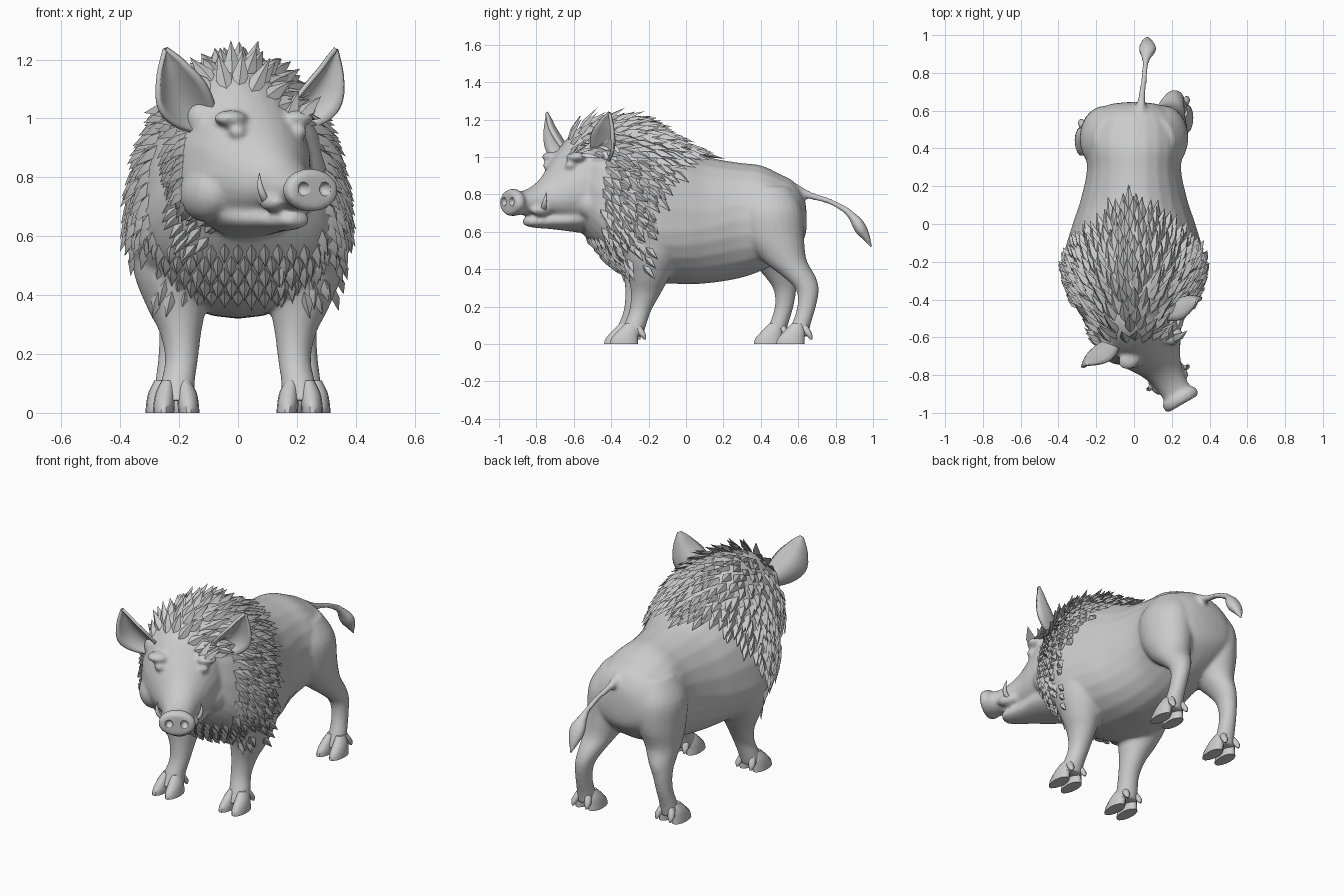
import bpy, bmesh, math, random
from mathutils import Vector, Matrix
from mathutils.bvhtree import BVHTree

if "Cube" in bpy.data.objects:
    bpy.data.objects.remove(bpy.data.objects["Cube"])

random.seed(4)
X, Y, Z = Vector((1, 0, 0)), Vector((0, 1, 0)), Vector((0, 0, 1))
grey = bpy.data.materials.new("hide_grey")
grey.diffuse_color = (0.6, 0.6, 0.6, 1)
grey.use_nodes = True
grey.node_tree.nodes["Principled BSDF"].inputs["Base Color"].default_value = grey.diffuse_color
HEAD = Matrix.Translation((-0.03, -0.45, 0)) @ Matrix.Rotation(math.radians(30), 4, 'Z')
ID = Matrix.Identity(4)


def finish(bm, name, angle=40):
    bmesh.ops.recalc_face_normals(bm, faces=bm.faces)
    me = bpy.data.meshes.new(name)
    bm.to_mesh(me)
    bm.free()
    ob = bpy.data.objects.new(name, me)
    bpy.context.collection.objects.link(ob)
    me.materials.append(grey)
    bpy.ops.object.select_all(action='DESELECT')
    ob.select_set(True)
    bpy.context.view_layer.objects.active = ob
    bpy.ops.object.shade_smooth_by_angle(angle=math.radians(angle))
    return ob


def spline(secs, n=4):
    out = []
    for i in range(len(secs) - 1):
        a, b, c, d = (secs[max(0, min(len(secs) - 1, i + k))] for k in (-1, 0, 1, 2))
        for j in range(n):
            t = j / n
            out.append([q + 0.5 * t * (r - p + t * (2*p - 5*q + 4*r - s + t * (3*(q - r) + s - p)))
                        for p, q, r, s in zip(a, b, c, d)])
    return out + [secs[-1]]


def loft(bm, secs, u=X, v=Z, M=ID, n=24, sub=4):
    """Sections: x, y, z, half width, extent along +v, extent along -v."""
    rings = []
    for x, y, z, w, up, dn in spline(secs, sub):
        ring = []
        for k in range(n):
            a = 2 * math.pi * k / n
            p = Vector((x, y, z)) + u * w * math.cos(a) + v * (up if math.sin(a) > 0 else dn) * math.sin(a)
            ring.append(bm.verts.new(M @ p))
        rings.append(ring)
    for r, s in zip(rings, rings[1:]):
        for k in range(n):
            bm.faces.new((r[k], r[(k+1) % n], s[(k+1) % n], s[k]))
    bm.faces.new(rings[0])
    bm.faces.new(rings[-1])


def blob(bm, pos, size, M=ID):
    bmesh.ops.create_uvsphere(bm, u_segments=20, v_segments=12, radius=1,
                              matrix=M @ Matrix.Translation(pos) @ Matrix.Diagonal((*size, 1)))


# Trunk: y, half width, top, widest height, bottom
bm = bmesh.new()
trunk = [(-.58, .18, 1.12, .82, .62), (-.5, .27, 1.17, .73, .53), (-.42, .32, 1.2, .67, .44),
         (-.3, .365, 1.2, .62, .36), (-.18, .375, 1.16, .6, .33), (0, .325, 1.06, .6, .32),
         (.12, .285, 1.0, .62, .325), (.28, .25, .97, .66, .35), (.4, .26, .955, .66, .39),
         (.5, .25, .91, .66, .44), (.58, .22, .865, .66, .5), (.63, .14, .79, .66, .56),
         (.645, .04, .7, .66, .62)]
loft(bm, [(0, y, m, w, t - m, m - b) for y, w, t, m, b in trunk])

# Head: distance forward, half width, top, widest height, bottom
skull = [(-.12, .2, 1.14, .85, .62), (0, .23, 1.18, .83, .6), (.1, .235, 1.17, .82, .6), (.19, .21, 1.1, .82, .62),
         (.27, .165, 1.0, .8, .65), (.35, .115, .9, .77, .675), (.43, .088, .84, .755, .69),
         (.51, .08, .815, .75, .69), (.535, .1, .83, .755, .685), (.57, .1, .825, .755, .685), (.58, .085, .81, .755, .7)]
jaw = [(.1, .17, .78, .7, .59), (.22, .145, .73, .67, .605), (.32, .1, .7, .66, .615),
       (.4, .072, .685, .655, .62), (.46, .05, .68, .655, .63), (.475, .02, .665, .655, .645)]
for part in (skull, jaw):
    loft(bm, [(0, -s, m, w, t - m, m - b) for s, w, t, m, b in part], M=HEAD)
for sx in (-1, 1):
    blob(bm, (sx * .13, -.235, 1.0), (.06, .05, .028), HEAD)      # brow
    blob(bm, (sx * .118, -.262, .955), (.032, .03, .024), HEAD)   # eye
    blob(bm, (sx * .16, -.12, .75), (.085, .12, .1), HEAD)        # cheek
    blob(bm, (sx * .075, -.42, .715), (.035, .06, .03), HEAD)     # lip
    blob(bm, (sx * .17, -.1, 1.0), (.05, .05, .06), HEAD)         # ear root

# Legs: x, y, z, half width, back, front
fore = [(.21, -.31, .04, .065, .065, .065), (.205, -.29, .1, .058, .062, .058), (.192, -.26, .18, .056, .06, .058),
        (.195, -.23, .27, .07, .08, .08), (.21, -.21, .36, .1, .11, .11), (.23, -.2, .48, .125, .15, .15),
        (.24, -.2, .64, .125, .16, .16), (.22, -.2, .76, .09, .11, .11)]
hind = [(.235, .585, .04, .058, .06, .06), (.232, .605, .1, .05, .05, .052), (.225, .635, .2, .045, .05, .05),
        (.215, .64, .29, .052, .06, .062), (.2, .6, .36, .068, .085, .09), (.18, .53, .45, .095, .11, .13),
        (.16, .47, .57, .125, .16, .16), (.15, .45, .72, .13, .17, .17), (.12, .44, .84, .09, .12, .12)]
feet = []
for sx in (-1, 1):
    for leg, shift in ((fore, .015 * sx), (hind, -.05 + .06 * sx)):
        low = [(sx * x, y + shift * max(0, min(1, (.6 - z) / .3)), z, w, b, f) for x, y, z, w, b, f in leg]
        loft(bm, low, v=Y)
        feet.append((low[0][0], low[0][1]))

# Tail
v = Vector((0, .5, .86))
loft(bm, [(.035, .58, .83, .03, .03, .03), (.04, .66, .795, .02, .02, .02), (.052, .76, .765, .016, .016, .016),
          (.06, .84, .725, .016, .018, .018), (.065, .88, .69, .026, .022, .022), (.072, .925, .63, .048, .038, .038),
          (.07, .965, .575, .032, .026, .026), (.07, .993, .515, .006, .006, .006)], v=v, n=16)
body = finish(bm, "body", 60)
rm = body.modifiers.new("fuse", 'REMESH')
rm.mode, rm.voxel_size, rm.use_smooth_shade = 'VOXEL', .011, True
sm = body.modifiers.new("soften", 'SMOOTH')
sm.factor, sm.iterations = .5, 5

# Nostrils and mouth corners are cut out of the fused body
bm = bmesh.new()
for sx in (-1, 1):
    blob(bm, (sx * .042, -.585, .76), (.022, .035, .024), HEAD)
cut = finish(bm, "nostril_cutter")
cut.hide_render = True
cut.hide_set(True)
bo = body.modifiers.new("nostrils", 'BOOLEAN')
bo.object, bo.operation = cut, 'DIFFERENCE'

# Cloven hooves with dewclaws
bm = bmesh.new()
for x, y in feet:
    for o in (-1, 1):
        cx = x + o * .037
        loft(bm, [(cx + o * .006, y - .03, 0, .036, .07, .085), (cx + o * .004, y - .028, .03, .036, .068, .078),
                  (cx, y - .015, .07, .032, .055, .055), (cx - o * .008, y, .11, .02, .03, .03)], v=Y, n=14, sub=3)
        loft(bm, [(x + o * .045, y + .075, .025, .006, .006, .006), (x + o * .042, y + .06, .055, .02, .02, .02),
                  (x + o * .03, y + .035, .1, .015, .02, .02)], v=Y, n=10, sub=2)
finish(bm, "hooves", 45)

# Ears: cupped leaves
bm = bmesh.new()
for sx in (-1, 1):
    base, tip = Vector((sx * .165, -.12, .975)), Vector((sx * .335, -.15, 1.235))
    L = (tip - base).normalized()
    N = Vector((sx * .3, -.95, 0))
    N = (N - L * N.dot(L)).normalized()
    W = L.cross(N)
    grid = []
    for u, hw in spline([(0, .04), (.15, .07), (.35, .088), (.55, .083), (.8, .048), (.94, .018), (1, .004)], 3):
        c = base.lerp(tip, u) + Vector((sx * .03, 0, -.012)) * math.sin(math.pi * u)
        grid.append([bm.verts.new(HEAD @ (c + W * hw * q - N * .75 * hw * (1 - q * q) + N * .03 * math.sin(math.pi * u)))
                     for q in [k / 5 - 1 for k in range(11)]])
    for r, s in zip(grid, grid[1:]):
        for k in range(10):
            bm.faces.new((r[k], r[k+1], s[k+1], s[k]))
ears = finish(bm, "ears", 60)
so = ears.modifiers.new("thickness", 'SOLIDIFY')
so.thickness, so.offset = .016, 0

# Tusks
bm = bmesh.new()
for sx in (-1, 1):
    loft(bm, [(sx * .075, -.4, .7, .016, .016, .016), (sx * .108, -.42, .735, .014, .014, .014),
              (sx * .122, -.42, .775, .009, .009, .009), (sx * .118, -.41, .815, .001, .001, .001)], v=Y, M=HEAD, n=10)
finish(bm, "tusks", 60)

# Bristles: pointed leaves laid on the hide
dg = bpy.context.evaluated_depsgraph_get()
tree = BVHTree.FromObject(body, dg)
bm = bmesh.new()


def tuft(origin, ray, flow, length, width, lift):
    p, n, _, _ = tree.ray_cast(origin, ray)
    if p is None:
        return
    d = ((flow - n * flow.dot(n)).normalized() + n * lift).normalized()
    w = n.cross(d).normalized() * width
    q = p + d * length * .35
    b, l, r, t, e = [bm.verts.new(c) for c in (p - d * .04 - n * .012, q - w - n * .008, q + w - n * .008,
                                               q + n * .012, p + d * length)]
    for f in ((b, l, t), (b, t, r), (l, e, t), (t, e, r), (b, r, e, l)):
        bm.faces.new(f)


rnd = random.uniform
for i in range(17):                                   # mane over the shoulders
    y = -.62 + i * .045
    for k in range(-17, 18):
        a = math.radians((k + .5 * (i % 2)) * 6.4 + rnd(-1.5, 1.5))
        s = abs(math.sin(a / 2))
        if y > .09 - .42 * s or (y < -.48 and s > .3):
            continue
        ray = Vector((math.sin(a), 0, math.cos(a)))
        tuft(Vector((0, y + rnd(-.015, .015), .68)) + ray, -ray, Y - Z * 2.2 * s + X * .3 * math.sin(a),
             rnd(.12, .16) - .07 * s, .028 - .004 * s, .3 - .2 * s)
for i in range(3):                                    # cheek ruff
    for k in range(15):
        for sx in (-1, 1):
            a = math.radians(68 + k * 6.2 + rnd(-2, 2)) * sx
            ray = HEAD.to_3x3() @ Vector((math.sin(a), 0, math.cos(a)))
            flow = HEAD.to_3x3() @ Vector((sx * .3, 1, -.9))
            tuft(HEAD @ Vector((0, -.09 + i * .05, .84)) + ray * .6, -ray, flow, rnd(.07, .1), .02, .22)
for i in range(5):                                    # chest fringe
    for k in range(-6, 7):
        x = (k + .5 * (i % 2)) * .045
        tuft(Vector((x, -1.2, .57 - i * .04)), Y, Vector((x, .3, -1)), rnd(.07, .1), .022, .1)
finish(bm, "bristles", 30)
